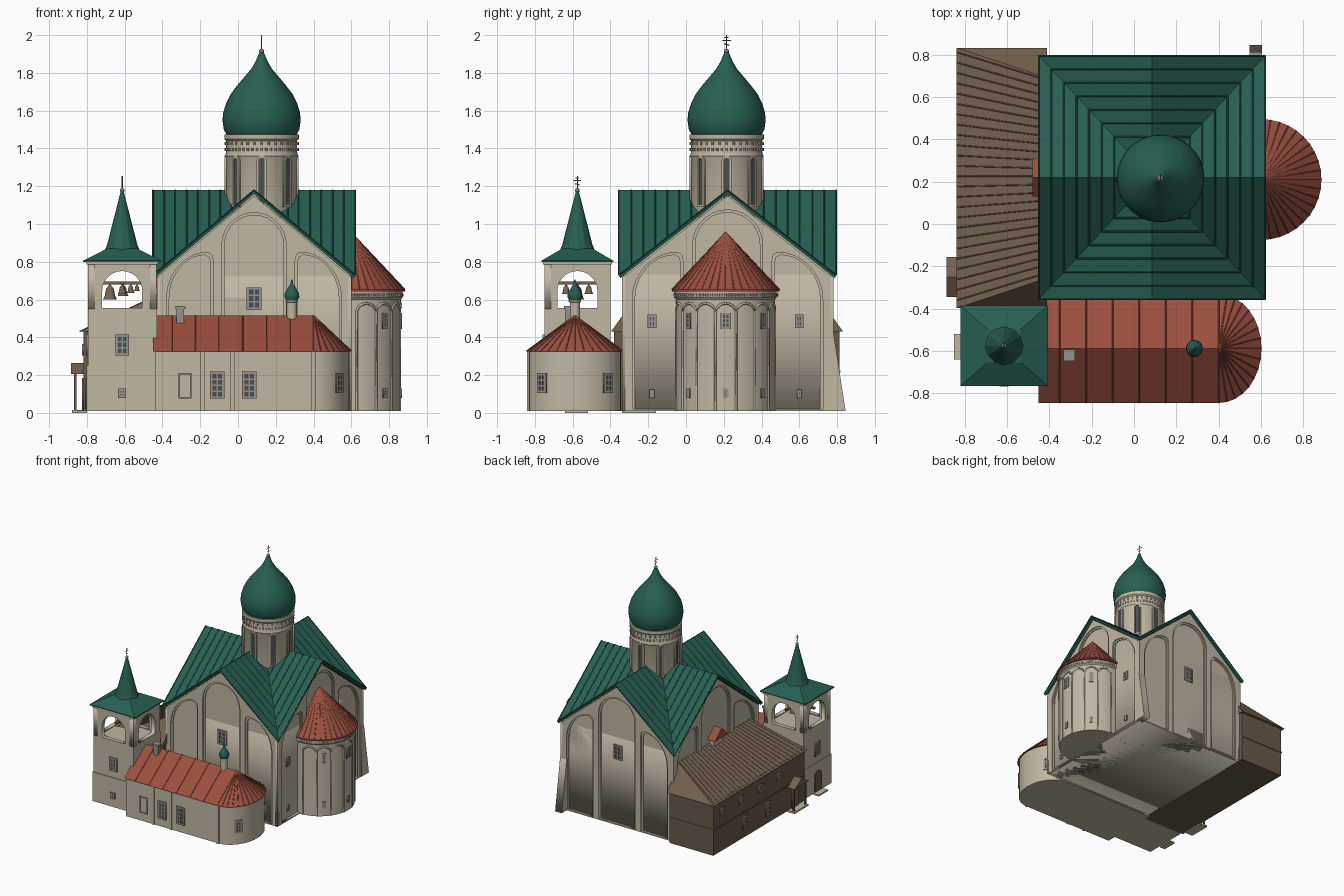
import bpy, bmesh
from math import sin, cos, pi, radians
from mathutils import Matrix, Vector

if "Cube" in bpy.data.objects:
    bpy.data.objects.remove(bpy.data.objects["Cube"])


def material(name, r, g, b):
    m = bpy.data.materials.new(name)
    m.use_nodes = True
    m.diffuse_color = (r, g, b, 1)
    m.node_tree.nodes["Principled BSDF"].inputs["Base Color"].default_value = (r, g, b, 1)
    return m


WALL = material("pale plaster", .53, .475, .365)
GREEN = material("green roof", .02, .115, .085)
RED = material("red roof", .33, .08, .05)
WOOD = material("roof planks", .18, .125, .08)
TIMBER = material("timber wall", .14, .1, .066)
GLASS = material("dark glass", .07, .08, .08)
FRAME = material("grey frame", .3, .29, .26)
METAL = material("grey metal", .2, .2, .19)


# ---- helpers ----
def finish(name, mesh, mat, smooth=False):
    mesh.materials.clear()
    mesh.materials.append(mat)
    if smooth:
        mesh.polygons.foreach_set("use_smooth", [True] * len(mesh.polygons))
        mesh.set_sharp_from_angle(angle=radians(35))
    ob = bpy.data.objects.new(name, mesh)
    bpy.context.collection.objects.link(ob)
    return ob


def solid(name, verts, faces, mat, smooth=False):
    bm = bmesh.new()
    vs = [bm.verts.new(v) for v in verts]
    for f in faces:
        bm.faces.new([vs[i] for i in f])
    bmesh.ops.remove_doubles(bm, verts=bm.verts, dist=1e-5)
    bmesh.ops.recalc_face_normals(bm, faces=bm.faces)
    mesh = bpy.data.meshes.new(name)
    bm.to_mesh(mesh)
    bm.free()
    return finish(name, mesh, mat, smooth)


def prism(name, outline, z0, z1, mat, smooth=False):
    n = len(outline)
    verts = [(x, y, z) for z in (z0, z1) for x, y in outline]
    sides = [(i, (i + 1) % n, (i + 1) % n + n, i + n) for i in range(n)]
    return solid(name, verts, sides + [range(n), range(n, 2 * n)], mat, smooth)


def box(name, x0, x1, y0, y1, z0, z1, mat):
    return prism(name, [(x0, y0), (x1, y0), (x1, y1), (x0, y1)], z0, z1, mat)


def lathe(name, profile, cx, cy, n, mat, smooth=True):
    verts = [(cx + r * cos(2 * pi * i / n), cy + r * sin(2 * pi * i / n), z)
             for r, z in profile for i in range(n)]
    faces = [(k * n + i, k * n + (i + 1) % n, (k + 1) * n + (i + 1) % n, (k + 1) * n + i)
             for k in range(len(profile) - 1) for i in range(n)]
    last = (len(profile) - 1) * n
    return solid(name, verts, faces + [range(n), range(last, last + n)], mat, smooth)


def curve_part(name, paths, mat, matrix=None, depth=0, radius=0):
    cu = bpy.data.curves.new(name, "CURVE")
    if radius:
        cu.dimensions, cu.bevel_depth, cu.bevel_resolution = "3D", radius, 0
        cu.use_fill_caps = True
    else:
        cu.dimensions, cu.fill_mode, cu.extrude = "2D", "BOTH", depth / 2
    for path in paths:
        sp = cu.splines.new("POLY")
        sp.points.add(len(path) - 1)
        for p, co in zip(sp.points, path):
            p.co = (co[0], co[1], co[2] if len(co) > 2 else 0, 1)
        sp.use_cyclic_u = not radius
    tmp = bpy.data.objects.new(name + "_curve", cu)
    bpy.context.collection.objects.link(tmp)
    deps = bpy.context.evaluated_depsgraph_get()
    mesh = bpy.data.meshes.new_from_object(tmp.evaluated_get(deps))
    bpy.data.objects.remove(tmp)
    ob = finish(name, mesh, mat)
    if matrix:
        mesh.transform(matrix @ Matrix.Translation((0, 0, depth / 2)))
    return ob


def tube(name, paths, r, mat):
    return curve_part(name, paths, mat, radius=r)


def facing(x, y, z, deg):
    # local x runs along the wall, local y up, local z outward; 0 faces the front
    return Matrix.Translation((x, y, z)) @ Matrix.Rotation(radians(deg), 4, "Z") @ Matrix.Rotation(pi / 2, 4, "X")


def rect(u0, u1, v0, v1):
    return [(u0, v0), (u1, v0), (u1, v1), (u0, v1)]


def arch(u, half, v0, spring, n=14):
    return [(u - half, v0), (u + half, v0)] + [
        (u + half * cos(pi * i / n), spring + half * sin(pi * i / n)) for i in range(n + 1)]


def window(name, x, y, z, deg, w, h, cols=2, rows=3):
    m, b = facing(x, y, z, deg), .008
    curve_part(name + "_glass", [rect(-w / 2, w / 2, 0, h)], GLASS, m, .005)
    pw, ph = (w - b) / cols, (h - b) / rows
    holes = [rect(-w / 2 + b + i * pw, -w / 2 + (i + 1) * pw, b + j * ph, (j + 1) * ph)
             for i in range(cols) for j in range(rows)]
    curve_part(name + "_frame", [rect(-w / 2 - .005, w / 2 + .005, -.005, h + .005)] + holes, FRAME, m, .009)


def cross(name, x, y, z, s):
    lathe(name + "_ball", [(s * .14 * sin(pi * i / 8), z + s * .14 * (1 - cos(pi * i / 8))) for i in range(9)],
          x, y, 12, METAL)
    bars = [[(x, y, z), (x, y, z + s)]]
    for h, half, tilt in ((.5, .14, .04), (.72, .22, 0), (.88, .1, 0)):
        bars.append([(x, y - half * s, z + s * (h + tilt)), (x, y + half * s, z + s * (h - tilt))])
    tube(name, bars, .003, METAL)


# ---- main church body: crossed gables with layered arched bays ----
CX, CY, RX, RY, TOP, DROP = .085, .22, .535, .575, 1.18, .45
HX, HY, APEX = .515, .56, 1.15


def gable(k, roof_half):
    eave = APEX - DROP / roof_half * k
    return [(-k, .01), (k, .01), (k, eave), (0, APEX), (-k, eave)]


def bays(k, g):
    out = [arch(0, .33 * k - g, .02, .89)]
    uo, ui, top, spring = .9 * k - g, .42 * k + g, .85 - g, .6
    side = [(ui, .02), (uo, .02)] + [
        (ui + .03 + (uo - ui - .03) * cos(pi * i / 20), spring + (top - spring) * sin(pi * i / 20)) for i in range(11)]
    side += [(ui + .008, top - .012), (ui, top - .045)]
    return out + [side, [(-u, v) for u, v in side][::-1]]


for name, deg, k, half, dist in (("front", 0, HX, RX, HY), ("right", 90, HY, RY, HX),
                                 ("back", 180, HX, RX, HY), ("west", 270, HY, RY, HX)):
    if deg < 180:
        d = dist - .018
        m = facing(CX, CY, 0, deg) @ Matrix.Translation((0, 0, -d))
        curve_part(name + "_nave_body", [gable(k - .018, half)], WALL, m, 2 * d)
    for layer, (off, g) in enumerate(((dist - .018, .014), (dist - .009, 0))):
        m = facing(CX, CY, 0, deg) @ Matrix.Translation((0, 0, off))
        curve_part(f"{name}_bay_wall_{layer}", [gable(k, half)] + bays(k, g), WALL, m, .009)

verts = [(CX, CY, TOP)]
for sx, sy in ((1, 0), (1, 1), (0, 1), (-1, 1), (-1, 0), (-1, -1), (0, -1), (1, -1)):
    verts.append((CX + sx * RX, CY + sy * RY, TOP - DROP * abs(sx * sy)))
roof = solid("main_roof", verts, [(0, i + 1, (i + 1) % 8 + 1) for i in range(8)], GREEN)
mod = roof.modifiers.new("thickness", "SOLIDIFY")
mod.thickness, mod.offset = .02, -1 if roof.data.polygons[0].normal.z > 0 else 1
seams = []
for sx in (-1, 1):
    for sy in (-1, 1):
        for i in range(2, 10):
            t = i / 9
            x, y = CX + sx * t * RX, CY + sy * t * RY
            low = (x, y, TOP - DROP * t)
            seams += [[(CX, y, TOP), low], [(x, CY, TOP), low]]
tube("main_roof_seams", seams, .004, GREEN)

window("front_wall_window", CX, CY - HY + .018, .55, 0, .07, .11)
window("back_wall_window", CX, CY + HY - .018, .55, 180, .07, .11)
for y in (-.18, .6):
    window("right_wall_window", CX + HX - .018, y, .455, 90, .035, .06, 2, 2)
    window("right_wall_slit", CX + HX - .018, y, .085, 90, .015, .035, 1, 1)
curve_part("buttress", [[(.75, .01), (.845, .01), (.78, .43), (.75, .45)]], WALL, facing(.545, 0, 0, 90), .06)

# ---- small canopy over the west wall niche ----
box("niche_wall", -.45, -.41, .16, .28, .58, .68, WALL)
solid("niche_roof", [(x, y, z) for x in (-.48, -.41) for y, z in ((.13, .67), (.22, .75), (.31, .67))],
      [(0, 1, 4, 3), (1, 2, 5, 4), (0, 2, 5, 3), (0, 1, 2), (3, 4, 5)], RED)

# ---- drum and onion dome ----
DX, DY = .125, .215
lathe("drum", [(.15, .95), (.188, 1.1), (.188, 1.35), (.194, 1.36), (.188, 1.38), (.188, 1.44), (.197, 1.45),
               (.197, 1.475)], DX, DY, 48, WALL)
ONION = [(.185, 1.472), (.2, 1.5), (.207, 1.55), (.203, 1.59), (.188, 1.64), (.162, 1.69), (.128, 1.735),
         (.09, 1.78), (.056, 1.82), (.032, 1.86), (.016, 1.9), (.006, 1.915)]
lathe("onion_dome", ONION, DX, DY, 48, GREEN)
cross("dome_cross", DX, DY, 1.9, .1)
for i in range(8):
    a = pi / 4 * i
    m = facing(DX + .184 * cos(a), DY + .184 * sin(a), 1.1, i * 45 + 90)
    curve_part("drum_window", [arch(0, .015, 0, .235, 6)], GLASS, m, .008)
    curve_part("drum_window_trim", [arch(0, .027, -.01, .235, 6), arch(0, .016, 0, .235, 6)], WALL, m, .012)
for z, count in ((1.395, 48), (1.425, 32)):
    studs = []
    for i in range(count):
        a = 2 * pi * i / count
        studs.append([(DX + .191 * cos(a), DY + .191 * sin(a), z + h) for h in (-.008, .008)])
    tube("drum_frieze", studs, .006, WALL)

# ---- main apse ----
AX, AY, AR = .6, .21, .262
lathe("apse_wall", [(AR, .01), (AR, .6), (AR + .008, .61), (AR + .008, .65)], AX, AY, 64, WALL)
lathe("apse_roof", [(.285, .642), (.285, .652), (.003, .955)], AX, AY, 40, RED, False)
tube("apse_roof_seams", [[(AX + .285 * cos(a), AY + .285 * sin(a), .652), (AX, AY, .955)]
                         for a in [radians(-90 + 9 * i) for i in range(21)]], .003, RED)


def on_apse(a, z, r=AR):
    return (AX + r * cos(radians(a)), AY + r * sin(radians(a)), z)


ribs = [[on_apse(-84 + 24 * i, .01), on_apse(-84 + 24 * i, .54)] for i in range(8)]
scallops = [on_apse(-84 + 3 * i, .54 + .04 * abs(sin(pi * i / 8)) ** .6) for i in range(57)]
tube("apse_ribs", ribs + [scallops], .007, WALL)
tube("apse_frieze", [[on_apse(-88 + 4 * i, z, AR + .009) for z in (.617, .632)] for i in range(45)], .006, WALL)
for a, w in ((-48, .022), (0, .045), (48, .022)):
    x, y, z = on_apse(a, .45, AR - .002)
    window("apse_window", x, y, z, a + 90, w, .075, 2 if w > .03 else 1, 3)
    window("apse_slit", x, y, .085, a + 90, .018, .04, 1, 1)

# ---- side chapel with a rounded end ----
KY, KX = -.588, .4


def chapel_plan(ry, rx, x0):
    arc = [(KX + rx * cos(a), KY + ry * sin(a)) for a in [pi * (i / 16 - .5) for i in range(17)]]
    return [(x0, KY - ry)] + arc + [(x0, KY + ry)]


prism("chapel_wall", chapel_plan(.245, .19, -.44), .01, .33, WALL, True)
plan = chapel_plan(.257, .202, -.45)
n = len(plan)
verts = [(x, y, .325) for x, y in plan] + [(-.45, KY, .515), (KX, KY, .515)]
solid("chapel_roof", verts, [(0, 1, n + 1, n), (n - 2, n - 1, n, n + 1), (n - 1, 0, n), range(n)]
      + [(i, i + 1, n + 1) for i in range(1, n - 2)], RED)
seams = [[(x, y, .327), (KX, KY, .516)] for x, y in plan[1:-1]]
seams += [[(-.35 + .125 * i, KY + s * .257, .327), (-.35 + .125 * i, KY, .516)] for i in range(6) for s in (-1, 1)]
tube("chapel_roof_seams", seams, .003, RED)
for x in (-.11, .06):
    window("chapel_window", x, KY - .245, .08, 0, .065, .135, 2, 4)
for s in (-1, 1):
    a = radians(45 * s)
    window("chapel_end_window", KX + .188 * cos(a), KY + .243 * sin(a), .11, 90 + s * 37, .05, .095)
curve_part("chapel_door_frame", [rect(-.035, .035, 0, .135), rect(-.027, .027, .008, .127)], FRAME,
           facing(-.28, KY - .245, .075, 0), .008)
for x in (-.19, -.03, .4):
    box("chapel_pilaster", x - .012, x + .012, KY - .253, KY - .24, .01, .325, WALL)
box("chimney", -.325, -.285, -.64, -.6, .46, .55, FRAME)
box("chimney_cap", -.332, -.278, -.647, -.593, .55, .565, FRAME)
lathe("cupola_drum", [(.027, .48), (.027, .585), (.033, .588), (.033, .595)], .285, KY, 16, WALL)
lathe("cupola_onion", [(.03, .595), (.04, .615), (.037, .635), (.022, .66), (.009, .68), (.003, .705)],
      .285, KY, 20, GREEN)

# ---- bell tower ----
TX, TY = -.613, -.575
box("tower_base", -.802, -.42, -.757, -.39, .01, .25, WALL)
box("tower_shaft", -.795, -.43, -.75, -.4, .25, .55, WALL)
for deg, half, dist in ((0, .182, .175), (90, .175, .182), (180, .182, .175), (270, .175, .182)):
    m = facing(TX, TY, 0, deg) @ Matrix.Translation((0, 0, dist - .035))
    curve_part("belfry_wall", [rect(-half, half, .55, .805), arch(0, .106, .556, .645)], WALL, m, .035)
box("belfry_cornice", TX - .19, TX + .19, TY - .183, TY + .183, .785, .8, WALL)
levels = ((.207, .19, .798), (.207, .19, .806), (.08, .08, .87))
verts = [(TX + sx * a, TY + sy * b, z) for a, b, z in levels for sx, sy in ((-1, -1), (1, -1), (1, 1), (-1, 1))]
solid("tower_skirt_roof", verts, [(k + i, k + (i + 1) % 4, k + 4 + (i + 1) % 4, k + 4 + i)
                                  for k in (0, 4) for i in range(4)] + [range(4), range(8, 12)], GREEN)
lathe("tower_spire", [(.095, .855), (.08, .89), (.006, 1.18)], TX, TY, 12, GREEN, False)
cross("tower_cross", TX, TY, 1.165, .09)
box("bell_beam", TX - .16, TX + .16, TY - .01, TY + .01, .68, .695, WOOD)
box("bell_cross_beam", TX - .01, TX + .01, TY - .15, TY + .15, .68, .695, WOOD)
for dx, dy, s in ((-.065, 0, .08), (.005, 0, .06), (.045, 0, .045), (.078, 0, .035), (0, -.06, .05), (0, .06, .05)):
    lathe("bell", [(.46 * s, .68 - s), (.34 * s, .68 - .75 * s), (.26 * s, .68 - .3 * s), (.1 * s, .68 - .1 * s),
                   (.05 * s, .685)], TX + dx, TY + dy, 16, WOOD)
window("tower_window", TX, -.75, .31, 0, .06, .1)
window("tower_low_window", TX, -.757, .085, 0, .032, .04, 2, 2)
window("tower_west_window", -.795, TY, .31, 270, .06, .1)
curve_part("tower_door", [arch(0, .045, .02, .14)], TIMBER, facing(-.802, TY, 0, 270), .008)
box("tower_step", -.85, -.8, -.64, -.52, 0, .012, WALL)

# ---- timber annex on the west side, with a half-hipped lean-to roof ----
box("annex_wall", -.818, -.42, -.38, .812, .01, .44, TIMBER)
box("annex_belt", -.824, -.42, -.38, .818, .215, .225, WOOD)
verts = [(-.837, -.397, .43), (-.837, .832, .43), (-.41, .832, .43), (-.41, -.397, .43),
         (-.41, .69, .63), (-.41, -.255, .63)]
solid("annex_roof", verts, [(0, 1, 4, 5), (1, 2, 4), (0, 3, 5), (2, 3, 5, 4), (0, 1, 2, 3)], WOOD)
strips = [(-.36 + .0488 * i, -.23 + .0379 * i) for i in range(25)]
tube("annex_roof_planks", [[(-.837, y0, .432), (-.41, y1, .631)] for y0, y1 in strips], .003, WOOD)
for y in (-.05, .2, .45, .7):
    window("annex_upper_window", -.818, y, .31, 270, .045, .05, 2, 2)
for y in (.1, .4):
    window("annex_lower_window", -.818, y, .08, 270, .05, .1)

# ---- porch ----
box("porch_floor", -.88, -.81, -.34, -.16, 0, .014, WALL)
solid("porch_roof", [(x, y, z) for x in (-.885, -.815) for y, z in ((-.345, .205), (-.25, .265), (-.155, .205))],
      [(0, 1, 4, 3), (1, 2, 5, 4), (0, 2, 5, 3), (0, 1, 2), (3, 4, 5)], WOOD)
for y in (-.325, -.175):
    box("porch_post", -.868, -.856, y - .006, y + .006, .01, .21, TIMBER)
curve_part("porch_door", [rect(-.04, .04, .014, .18)], WOOD, facing(-.818, -.25, 0, 270), .008)
